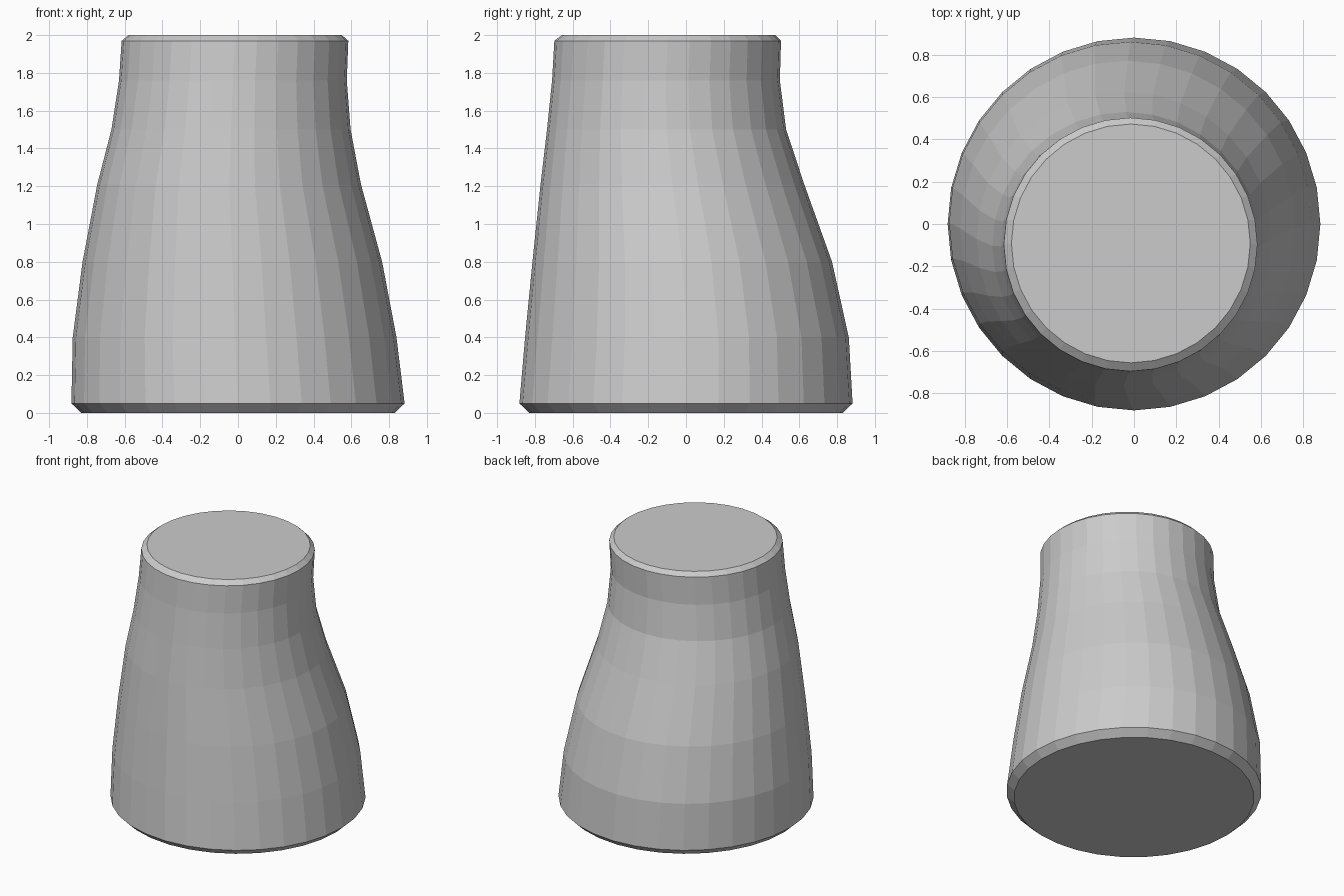
import bpy, bmesh
from math import cos, sin, tau

cube = bpy.data.objects.get("Cube")
if cube:
    bpy.data.objects.remove(cube, do_unlink=True)

SIDES = 32

# Plain grey finish
grey = bpy.data.materials.new("light_grey")
grey.use_nodes = True
colour = (0.6, 0.6, 0.6, 1)
grey.diffuse_color = colour
grey.node_tree.nodes["Principled BSDF"].inputs["Base Color"].default_value = colour

# Off-centre rings from base to top: height, radius, centre x, centre y
RINGS = [
    (0.00, 0.83, 0.00, 0.00),
    (0.05, 0.882, 0.00, 0.00),
    (0.40, 0.857, -0.018, 0.005),
    (0.80, 0.793, -0.03, -0.02),
    (1.21, 0.698, -0.047, -0.072),
    (1.50, 0.633, -0.037, -0.103),
    (1.76, 0.603, -0.027, -0.106),
    (1.97, 0.60, -0.016, -0.097),
    (2.00, 0.565, -0.015, -0.092),
]

bm = bmesh.new()
loops = []
for z, r, cx, cy in RINGS:
    angles = [tau * i / SIDES for i in range(SIDES)]
    loops.append([bm.verts.new((cx + r * cos(a), cy + r * sin(a), z)) for a in angles])

# Side walls between neighbouring rings
for low, high in zip(loops, loops[1:]):
    for i in range(SIDES):
        j = (i + 1) % SIDES
        bm.faces.new((low[i], low[j], high[j], high[i]))

# Flat base and top
bm.faces.new(loops[0][::-1])
bm.faces.new(loops[-1])

mesh = bpy.data.meshes.new("tapered_body")
bm.to_mesh(mesh)
bm.free()
mesh.materials.append(grey)
body = bpy.data.objects.new("tapered_body", mesh)
bpy.context.collection.objects.link(body)
